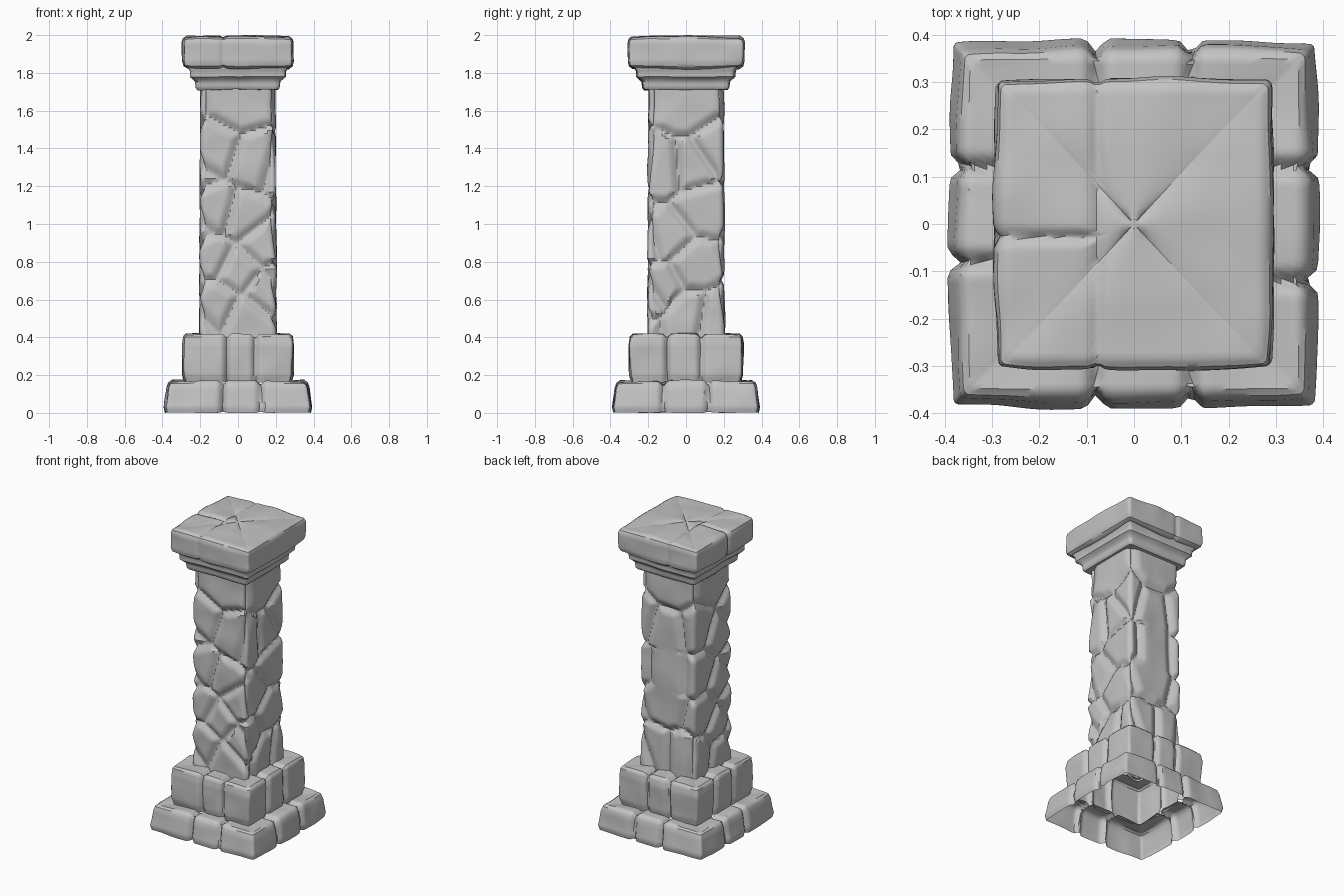
import bpy, bmesh, math
from mathutils import Vector, noise

if "Cube" in bpy.data.objects:
    bpy.data.objects.remove(bpy.data.objects["Cube"])

stone = bpy.data.materials.new("grey stone")
stone.diffuse_color = (0.55, 0.55, 0.55, 1)
stone.use_nodes = True
stone.node_tree.nodes["Principled BSDF"].inputs["Base Color"].default_value = stone.diffuse_color


def vee(dist, width, depth):
    """Depth of a V-shaped joint at a distance from its centre line."""
    t = max(0.0, 1 - abs(dist) / width)
    return depth * t * t * (1.6 - 0.6 * t)


def densify(profile, step):
    out = [Vector(profile[0])]
    for a, b in zip(profile, profile[1:]):
        a, b = Vector(a), Vector(b)
        k = max(1, round((b - a).length / step))
        out += [a.lerp(b, i / k) for i in range(1, k + 1)]
    return out


def shell(name, profile, carve, extra_y=0.0, corner=0.02, n=56, step=0.014, close=False):
    """Rounded-square shell swept along a (half width, z) profile, with joints carved inward."""
    prof = densify(profile, step)
    sq = []
    for k in range(4):
        for i in range(n):
            u = -1 + 2 * i / n
            # cluster points toward the corners so that they round cleanly
            u = 0.7 * u + 0.3 * math.sin(u * math.pi / 2)
            sq.append([(u, -1), (1, u), (-u, 1), (-1, -u)][k])
    bm = bmesh.new()
    rings = []
    for j, p in enumerate(prof):
        t = (prof[min(j + 1, len(prof) - 1)] - prof[max(j - 1, 0)]).normalized()
        nr, nz = t.y, -t.x
        hx, hy = p.x, p.x + extra_y * min(1, p.x / 0.2)
        r = min(corner, hx * 0.5)
        ring = []
        for ux, uy in sq:
            x, y = ux * hx, uy * hy
            qx = max(-(hx - r), min(hx - r, x))
            qy = max(-(hy - r), min(hy - r, y))
            d = Vector((x - qx, y - qy)).normalized()
            pos = Vector((qx + d.x * r, qy + d.y * r, p.y))
            dep = carve(pos, ux, uy) + 0.007 * noise.noise(pos * 7)
            pos -= dep * Vector((nr * d.x, nr * d.y, nz))
            pos.z = max(0.0, min(2.0, pos.z))
            ring.append(bm.verts.new(pos))
        rings.append(ring)
    m = len(sq)
    for a, b in zip(rings, rings[1:]):
        for i in range(m):
            bm.faces.new((a[i], a[(i + 1) % m], b[(i + 1) % m], b[i]))
    if close:
        bm.faces.new(rings[-1])
    me = bpy.data.meshes.new(name)
    bm.to_mesh(me)
    bm.free()
    me.materials.append(stone)
    ob = bpy.data.objects.new(name, me)
    bpy.context.collection.objects.link(ob)
    bpy.context.view_layer.objects.active = ob
    ob.select_set(True)
    bpy.ops.object.shade_smooth_by_angle(angle=math.radians(40))
    ob.select_set(False)
    return ob


def block_joints(front, back, right, left, width, depth, bow):
    """Joints between the blocks of a base course, listed per side."""
    def carve(p, ux, uy):
        if abs(ux) > abs(uy):
            lines, c, u = (right if ux > 0 else left), p.y, uy
        else:
            lines, c, u = (front if uy < 0 else back), p.x, ux
        return bow * u * u + max(vee(c - l, width, depth) for l in lines)
    return carve


# Lower base course: hollow, open below
shell("lower_base", [(0.385, 0), (0.392, 0.03), (0.378, 0.13), (0.368, 0.16), (0.35, 0.173), (0.27, 0.172)],
      block_joints((-0.08, 0.12), (-0.08, 0.12), (-0.12, 0.12), (-0.08, 0.12), 0.03, 0.03, 0.012))

# Upper base course
shell("upper_base", [(0.282, 0.16), (0.292, 0.20), (0.297, 0.36), (0.29, 0.405), (0.275, 0.42), (0.18, 0.422)],
      block_joints((-0.06, 0.09), (-0.08, 0.08), (-0.1, 0.08), (-0.08, 0.1), 0.03, 0.026, 0.008), extra_y=0.008)

# Shaft: irregular stones, given by their centres on each side (across, height)
H = 0.2
front = [(0, 1.64), (-0.13, 1.40), (0.09, 1.33), (-0.12, 1.07), (0.03, 1.03), (0.13, 0.90),
         (-0.14, 0.83), (0.0, 0.76), (-0.12, 0.58), (0.05, 0.5), (0.16, 0.64)]
right = [(0.02, 1.62), (-0.12, 1.30), (0.03, 1.31), (0.16, 1.40), (0.09, 1.08), (-0.1, 0.93),
         (0.04, 0.78), (-0.14, 0.68), (0.02, 0.52), (0.15, 0.5)]
left = [(-0.02, 1.63), (0.11, 1.38), (-0.08, 1.28), (0.1, 1.08), (-0.1, 0.98),
        (0.08, 0.8), (-0.06, 0.68), (0.12, 0.54), (-0.1, 0.5)]
back = [(0, 1.64), (0.02, 1.35), (0, 1.08), (0.02, 0.85), (-0.1, 0.55), (0.08, 0.55)]
seeds = [Vector((u, -H, z)) for u, z in front] + [Vector((H, u, z)) for u, z in right]
seeds += [Vector((-H, u, z)) for u, z in left]
slab = len(seeds)
seeds += [Vector((u, H, z)) for u, z in back]
merged = {slab + 1, slab + 2, slab + 3}      # one tall slab on the back


def stone_joints(p, ux, uy):
    order = sorted((((p - s).length, i) for i, s in enumerate(seeds)))
    d1, a = order[0]
    for d2, b in order[1:]:
        if not (a in merged and b in merged):
            break
    edge = (d2 * d2 - d1 * d1) / (2 * (seeds[a] - seeds[b]).length)
    return vee(edge, 0.05, 0.026) - 0.004


shell("shaft", [(0.2, 0.40), (0.198, 1.0), (0.194, 1.72)], stone_joints, corner=0.028, n=48)


# Stepped collar under the cap
shell("collar", [(0.17, 1.71), (0.212, 1.71), (0.22, 1.72), (0.224, 1.755), (0.238, 1.77), (0.25, 1.78),
                 (0.252, 1.81), (0.262, 1.825), (0.262, 1.84)],
      lambda p, ux, uy: 0.0, extra_y=0.008, n=32)


# Cap: a large slab and two smaller blocks
def cap_joints(p, ux, uy):
    dep = vee(p.x + 0.078, 0.025, 0.011)
    if p.x < -0.078:
        dep = max(dep, vee(p.y + 0.028, 0.025, 0.015))
    bow = 0.009 * min(abs(ux), abs(uy)) ** 2
    return dep + bow


shell("cap", [(0.22, 1.82), (0.268, 1.822), (0.288, 1.835), (0.295, 1.86), (0.295, 1.96), (0.288, 1.982),
              (0.27, 1.993), (0.15, 1.998), (0.008, 1.999)],
      cap_joints, extra_y=0.014, corner=0.018, close=True)
